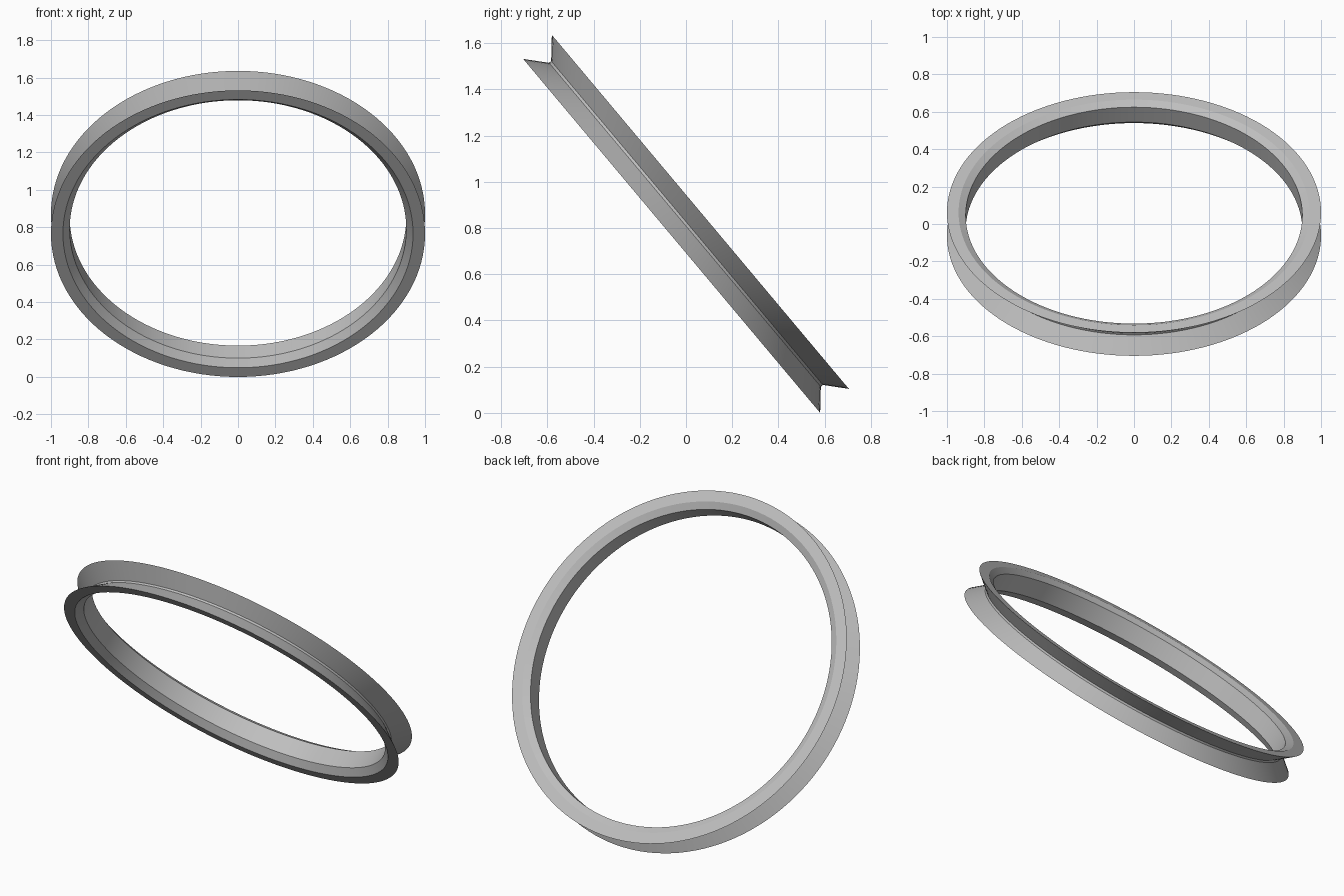
import bpy
import bmesh
import math
from mathutils import Matrix

cube = bpy.data.objects.get("Cube")
if cube:
    bpy.data.objects.remove(cube, do_unlink=True)

# Plain grey metal
grey = bpy.data.materials.new("grey_metal")
grey.use_nodes = True
colour = (0.52, 0.52, 0.52, 1)
grey.diffuse_color = colour
grey.node_tree.nodes["Principled BSDF"].inputs["Base Color"].default_value = colour

# Ring cross-section as (radius, height along the axis)
SECTION = [
    (1.0, 0.081), (0.915, 0.006), (0.915, -0.006), (1.0, -0.081),  # outer groove
    (0.936, -0.081), (0.90, -0.044),                               # front lip
    (0.90, 0.060), (0.938, 0.081),                                 # back lip
]
TILT = math.radians(-50)
CENTRE_HEIGHT = 0.818

# Spin the section into a full ring
bm = bmesh.new()
verts = [bm.verts.new((r, 0, h)) for r, h in SECTION]
edges = [bm.edges.new((v, verts[i - 1])) for i, v in enumerate(verts)]
bmesh.ops.spin(bm, geom=verts + edges, cent=(0, 0, 0), axis=(0, 0, 1),
               angle=math.tau, steps=128, use_merge=True)
bmesh.ops.remove_doubles(bm, verts=bm.verts[:], dist=0.0001)
bmesh.ops.recalc_face_normals(bm, faces=bm.faces[:])

# Tilt the ring and stand it on the ground
bm.transform(Matrix.Translation((0, 0, CENTRE_HEIGHT)) @ Matrix.Rotation(TILT, 4, 'X'))
mesh = bpy.data.meshes.new("grooved_ring")
bm.to_mesh(mesh)
bm.free()
mesh.materials.append(grey)

ring = bpy.data.objects.new("grooved_ring", mesh)
bpy.context.collection.objects.link(ring)
bpy.ops.object.select_all(action='DESELECT')
ring.select_set(True)
bpy.context.view_layer.objects.active = ring
bpy.ops.object.shade_smooth_by_angle(angle=math.radians(20))
